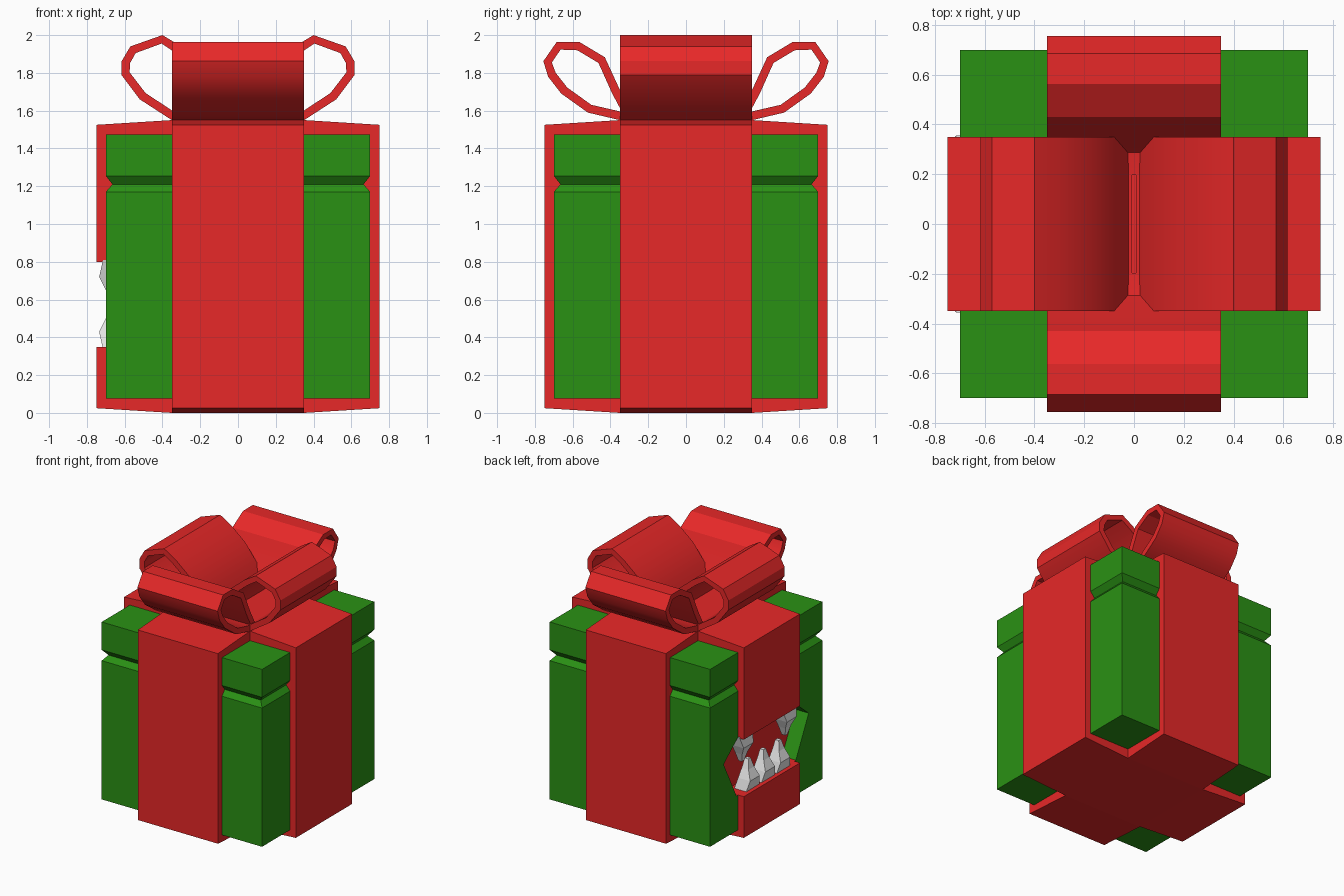
import bpy, bmesh, math
from mathutils import Matrix

if "Cube" in bpy.data.objects:
    bpy.data.objects.remove(bpy.data.objects["Cube"])


def material(name, rgb):
    m = bpy.data.materials.new(name)
    m.use_nodes = True
    m.diffuse_color = (*rgb, 1)
    m.node_tree.nodes["Principled BSDF"].inputs["Base Color"].default_value = (*rgb, 1)
    return m


RED = material("ribbon red", (0.8, 0.021, 0.021))
GREEN = material("box green", (0.023, 0.285, 0.007))
WHITE = material("tooth white", (0.8, 0.8, 0.8))
HALF = 0.35  # half width of every ribbon


def add_object(name, bm, *mats):
    me = bpy.data.meshes.new(name)
    bm.to_mesh(me)
    bm.free()
    ob = bpy.data.objects.new(name, me)
    bpy.context.collection.objects.link(ob)
    for m in mats:
        me.materials.append(m)
    return ob


def prism(points, axis_vec):
    """Closed polygon of 3D points extruded along a vector."""
    bm = bmesh.new()
    face = bm.faces.new([bm.verts.new(p) for p in points])
    new = bmesh.ops.extrude_face_region(bm, geom=[face])["geom"]
    bmesh.ops.translate(bm, vec=axis_vec, verts=[v for v in new if isinstance(v, bmesh.types.BMVert)])
    bmesh.ops.recalc_face_normals(bm, faces=bm.faces)
    return bm


def loft(rings):
    """Capped skin through rings with equal point counts."""
    bm = bmesh.new()
    rows = [[bm.verts.new(p) for p in r] for r in rings]
    n = len(rows[0])
    for a, b in zip(rows, rows[1:]):
        for i in range(n):
            j = (i + 1) % n
            bm.faces.new((a[i], a[j], b[j], b[i]))
    bm.faces.new(rows[0])
    bm.faces.new(rows[-1])
    bmesh.ops.recalc_face_normals(bm, faces=bm.faces)
    return bm


def rect(x0, x1, y0, y1, z):
    return [(x0, y0, z), (x1, y0, z), (x1, y1, z), (x0, y1, z)]


# Box with a V groove under the lid
levels = [(0.7, 0.075), (0.7, 1.17), (0.665, 1.21), (0.7, 1.255), (0.7, 1.475)]
box = add_object("gift_box", loft([rect(-r, r, -r, r, z) for r, z in levels]), GREEN, RED)

# Two crossing ribbon bands, slightly raised toward the middle
band = [(-0.75, 0.025), (-HALF, 0), (HALF, 0), (0.75, 0.025),
        (0.75, 1.525), (HALF, 1.55), (-HALF, 1.55), (-0.75, 1.525)]
side_band = add_object("side_ribbon_band", prism([(x, -HALF, z) for x, z in band], (0, 2 * HALF, 0)), RED)
front_band = add_object("front_ribbon_band", prism([(-HALF, y, z) for y, z in band], (2 * HALF, 0, 0)), RED)

# Six-sided mouth cut into the -x side
BACK = -0.58
mouth = [(0.36, 0.8), (0.53, 0.66), (0.37, 0.35), (-0.37, 0.35), (-0.53, 0.66), (-0.36, 0.8)]
cutter = add_object("mouth_cutter", prism([(-0.9, y, z) for y, z in mouth], (BACK + 0.9, 0, 0)))
cutter.hide_render = True
for ob in (box, side_band):
    mod = ob.modifiers.new("mouth", "BOOLEAN")
    mod.operation = "DIFFERENCE"
    mod.solver = "EXACT"
    mod.object = cutter
    bpy.context.view_layer.objects.active = ob
    bpy.ops.object.modifier_apply(modifier=mod.name)
bpy.data.objects.remove(cutter)

# Mouth back, floor and roof are red; its slanted walls stay green
for p in box.data.polygons:
    c, n = p.center, p.normal
    back = abs(c.x - BACK) < 0.01 and abs(n.x) > 0.9
    shelf = abs(n.z) > 0.95 and 0.3 < c.z < 0.85
    p.material_index = 1 if back or shelf else 0


# Teeth: tapered, bulging outward below the tip
def tooth(name, y, base_z, up):
    rings = [rect(-0.715, -0.61, y - 0.085, y + 0.085, base_z - up * 0.01),
             rect(-0.735, -0.63, y - 0.06, y + 0.06, base_z + up * 0.08),
             rect(-0.70, -0.64, y - 0.04, y + 0.03, base_z + up * 0.15),
             rect(-0.68, -0.65, y - 0.025, y + 0.005, base_z + up * 0.22)]
    add_object(name, loft(rings), WHITE)


for i in range(3):
    tooth(f"lower_tooth_{i + 1}", 0.19 * (i - 1), 0.35, 1)
for i, y in enumerate((-0.27, 0.27)):
    tooth(f"upper_tooth_{i + 1}", y, 0.8, -1)


# Bow loops: a strip following a teardrop path, thickened inward
def bow_loop(name, path, turn):
    bm = bmesh.new()
    rows = [[bm.verts.new((x, s * HALF, z)) for s in (-1, 1)] for x, z in path]
    for a, b in zip(rows, rows[1:]):
        bm.faces.new((a[0], b[0], b[1], a[1]))
    bm.transform(Matrix.Rotation(math.radians(turn), 4, "Z"))
    ob = add_object(name, bm, RED)
    mod = ob.modifiers.new("thickness", "SOLIDIFY")
    mod.thickness = 0.045
    mod.offset = 1
    bpy.ops.object.select_all(action="DESELECT")
    ob.select_set(True)
    bpy.context.view_layer.objects.active = ob
    bpy.ops.object.modifier_apply(modifier=mod.name)
    bpy.ops.object.shade_smooth_by_angle(angle=math.radians(28))


side_path = [(0.01, 1.54), (0.35, 1.55), (0.52, 1.66), (0.616, 1.788), (0.616, 1.862), (0.57, 1.94),
             (0.4, 2.0), (0.3, 1.94), (0.18, 1.84), (0.08, 1.71), (0.01, 1.56)]
front_path = [(0.2, 1.54), (0.35, 1.55), (0.52, 1.59), (0.66, 1.69), (0.73, 1.78), (0.755, 1.862),
              (0.685, 1.963), (0.563, 1.963), (0.43, 1.883), (0.35, 1.71), (0.27, 1.56)]
bow_loop("left_bow_loop", side_path, 0)
bow_loop("right_bow_loop", side_path, 180)
bow_loop("back_bow_loop", front_path, 90)
bow_loop("front_bow_loop", front_path, 270)
